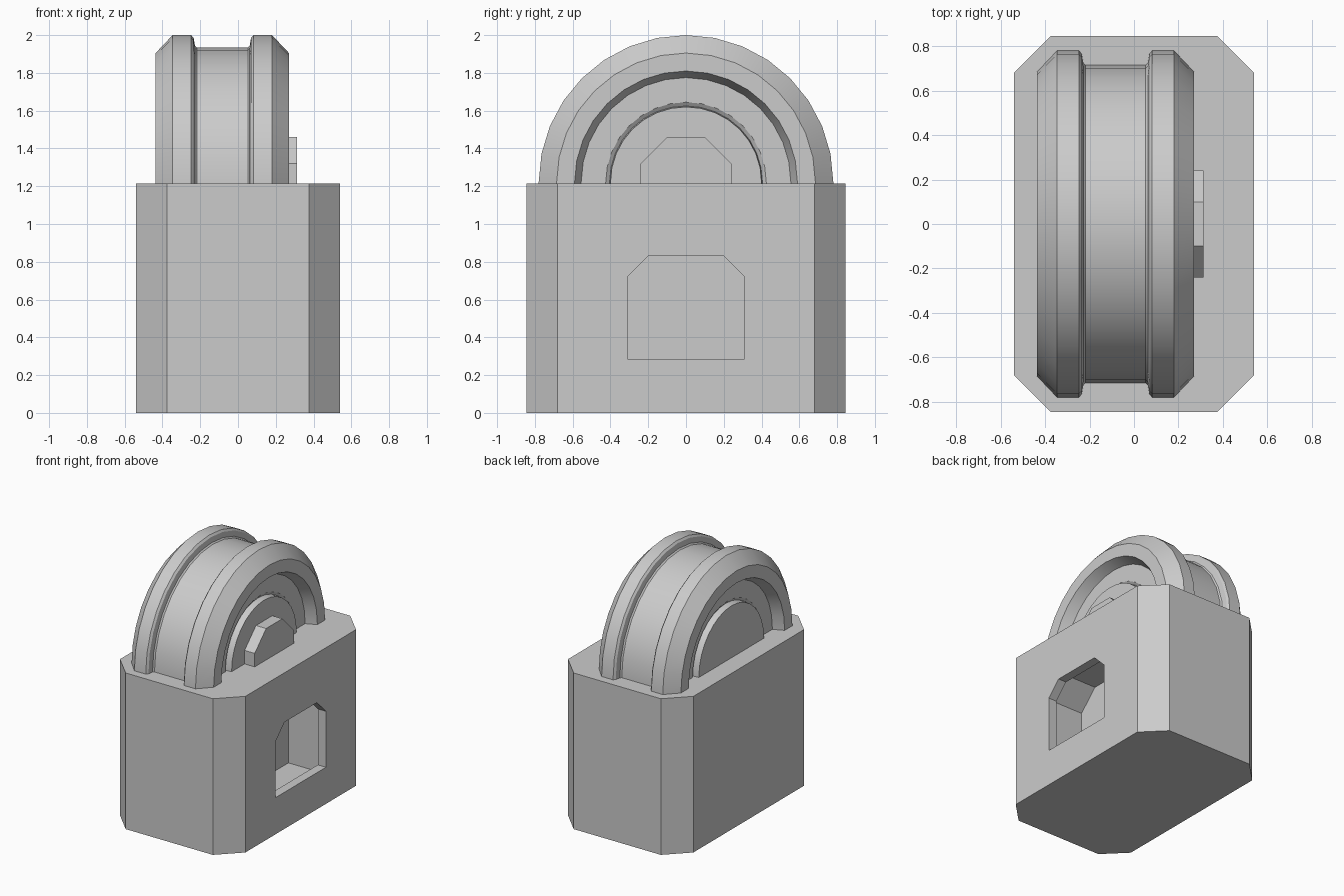
import bpy, bmesh, math
from mathutils import Matrix

if "Cube" in bpy.data.objects:
    bpy.data.objects.remove(bpy.data.objects["Cube"])


def finish(name, bm):
    bmesh.ops.remove_doubles(bm, verts=bm.verts, dist=1e-5)
    bmesh.ops.recalc_face_normals(bm, faces=bm.faces)
    mesh = bpy.data.meshes.new(name)
    bm.to_mesh(mesh)
    bm.free()
    ob = bpy.data.objects.new(name, mesh)
    bpy.context.collection.objects.link(ob)
    return ob


def prism(name, points, vec):
    """Extrude a closed outline along vec."""
    bm = bmesh.new()
    face = bm.faces.new([bm.verts.new(p) for p in points])
    ext = bmesh.ops.extrude_face_region(bm, geom=[face])
    verts = [g for g in ext["geom"] if isinstance(g, bmesh.types.BMVert)]
    bmesh.ops.translate(bm, verts=verts, vec=vec)
    return finish(name, bm)


def arch(x, half, low, high, c):
    """Rectangle outline in the yz plane with cut top corners."""
    return [(x, -half, low), (x, half, low), (x, half, high - c),
            (x, half - c, high), (x, c - half, high), (x, -half, high - c)]


def carve(target, cutter):
    mod = target.modifiers.new("carve", "BOOLEAN")
    mod.operation = "DIFFERENCE"
    mod.solver = "EXACT"
    mod.object = cutter
    bpy.context.view_layer.objects.active = target
    bpy.ops.object.modifier_apply(modifier=mod.name)
    bpy.data.objects.remove(cutter)


# housing with cut vertical corners
X, Y, C, TOP = 0.54, 0.845, 0.165, 1.215
body = prism("housing", [
    (X - C, -Y, 0), (X, C - Y, 0), (X, Y - C, 0), (X - C, Y, 0),
    (C - X, Y, 0), (-X, Y - C, 0), (-X, C - Y, 0), (C - X, -Y, 0)], (0, 0, TOP))

# side window opening into a wider cavity
carve(body, prism("cavity_cutter", arch(0.14, 0.42, 0.17, 0.94, 0.15), (0.33, 0, 0)))
carve(body, prism("window_cutter", arch(0.40, 0.31, 0.285, 0.83, 0.11), (0.2, 0, 0)))

# grooved wheel: half profile (offset from mid plane, radius), mirrored
half = [(0.308, 0), (0.308, 0.40), (0.258, 0.405), (0.272, 0.425), (0.272, 0.555),
        (0.353, 0.59), (0.353, 0.685), (0.263, 0.78), (0.165, 0.78),
        (0.152, 0.765), (0.145, 0.725), (0.135, 0.715)]
MID, AXLE = -0.083, 1.22
profile = half + [(-x, r) for x, r in reversed(half)]
bm = bmesh.new()
verts = [bm.verts.new((MID + x, r, AXLE)) for x, r in profile]
edges = [bm.edges.new(p) for p in zip(verts, verts[1:])]
bmesh.ops.spin(bm, geom=verts + edges, cent=(0, 0, AXLE), axis=(1, 0, 0),
               angle=math.pi, steps=16)
# carry the straight ends down into the housing
bmesh.ops.remove_doubles(bm, verts=bm.verts, dist=1e-5)
ends = [e for e in bm.edges if e.is_boundary]
ext = bmesh.ops.extrude_edge_only(bm, edges=ends)
low = [g for g in ext["geom"] if isinstance(g, bmesh.types.BMVert)]
bmesh.ops.translate(bm, verts=low, vec=(0, 0, -0.05))
bmesh.ops.holes_fill(bm, edges=[e for e in bm.edges if e.is_boundary], sides=0)
wheel = finish("wheel", bm)

# axle block on the right hub
block = prism("axle_block", arch(0.2, 0.24, 1.17, 1.46, 0.14), (0.112, 0, 0))

# smooth shading on the round part only
bpy.ops.object.select_all(action="DESELECT")
wheel.select_set(True)
bpy.context.view_layer.objects.active = wheel
bpy.ops.object.shade_smooth_by_angle(angle=math.radians(25))
